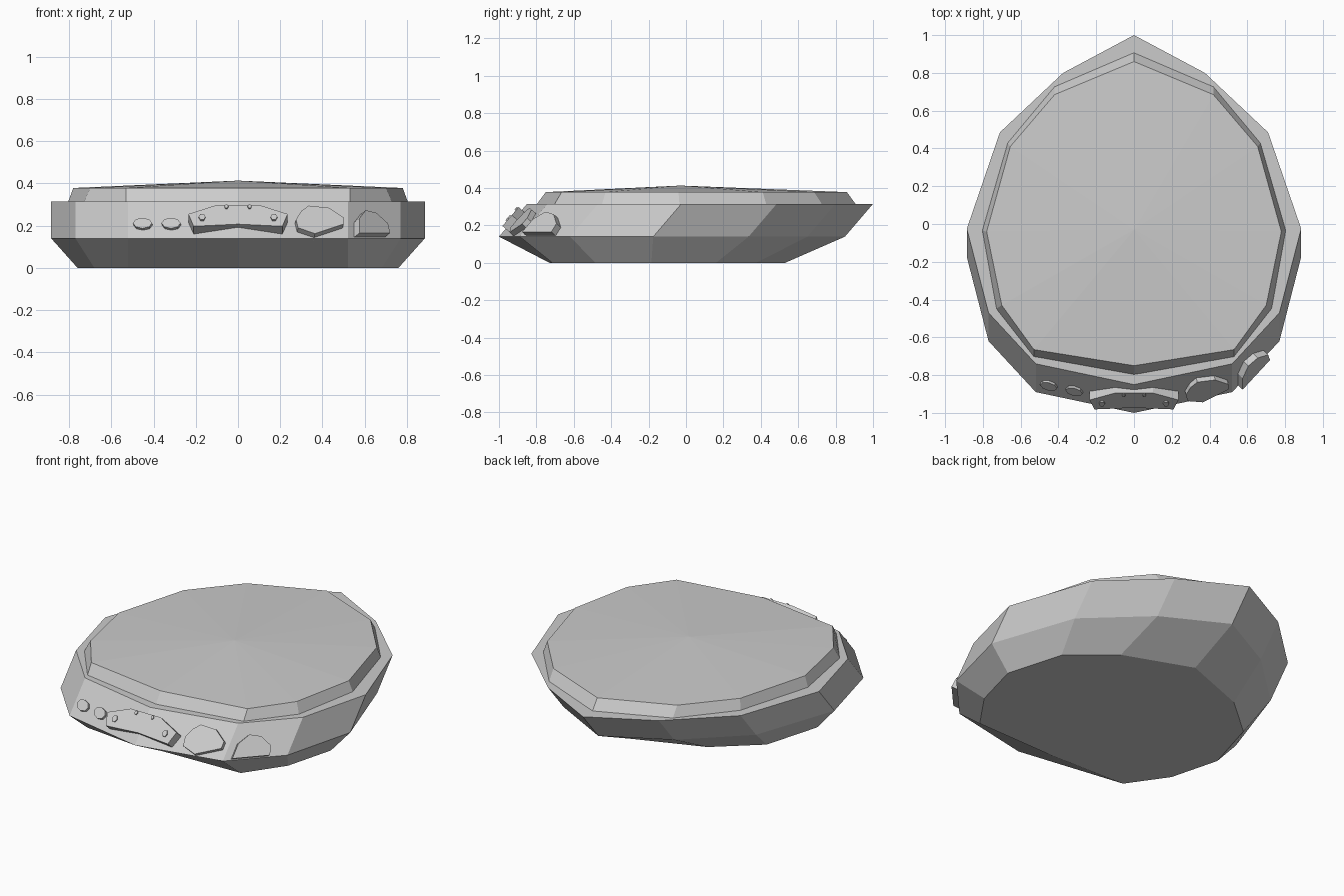
import bpy, math
from mathutils import Vector

if "Cube" in bpy.data.objects:
    bpy.data.objects.remove(bpy.data.objects["Cube"])


def make(name, verts, faces):
    me = bpy.data.meshes.new(name)
    me.from_pydata([tuple(v) for v in verts], [], faces)
    me.update()
    ob = bpy.data.objects.new(name, me)
    bpy.context.collection.objects.link(ob)
    return ob


def ring(half, z, dy=0.0):
    """Mirror a half outline (back tip -> right -> front tip) into a full ring."""
    full = half + [(-x, y) for x, y in half[-2:0:-1]]
    return [Vector((x, y + dy, z)) for x, y in full][::-1]  # anticlockwise


def loft(name, rings, apex=None):
    n = len(rings[0])
    verts = [v for r in rings for v in r]
    faces = [tuple(range(n))[::-1]]
    for k in range(len(rings) - 1):
        for i in range(n):
            j = (i + 1) % n
            faces.append((k * n + i, k * n + j, (k + 1) * n + j, (k + 1) * n + i))
    t = (len(rings) - 1) * n
    if apex:
        verts.append(Vector(apex))
        faces += [(t + i, t + (i + 1) % n, len(verts) - 1) for i in range(n)]
    else:
        faces.append(tuple(range(t, t + n)))
    return make(name, verts, faces)


# Hull: tapered bottom, then a rim that leans backward
bottom = [(0, .53), (.41, .375), (.66, .16), (.76, -.185), (.68, -.485), (.52, -.715), (0, -.73)]
rim = [(0, .85), (.375, .65), (.71, .335), (.885, -.175), (.77, -.62), (.52, -.89), (0, -1)]
loft("hull", [ring(bottom, 0), ring(rim, .14), ring(rim, .315, .15)])

# Raised lid with a shallow faceted dome
lid_low = [(0, .91), (.42, .73), (.67, .43), (.805, -.035), (.73, -.45), (.53, -.705), (0, -.80)]
lid_top = [(0, .86), (.42, .685), (.655, .41), (.78, -.04), (.70, -.43), (.53, -.665), (0, -.75)]
loft("lid", [ring(lid_low, .31), ring(lid_top, .378)], apex=(0, -.03, .413))


# Fittings: outlines in x/z laid on the leaning rim and pushed out along its normal
LEAN = .15 / .175


def rim_slope(x):
    a = abs(x)
    return math.copysign(1.08 if a > .52 else .211, x)


def fitting(name, pts, depth, flat_y=None, embed=.02):
    cx = sum(p[0] for p in pts) / len(pts)
    slope = 0 if flat_y is not None else rim_slope(cx)
    n = Vector((slope, -1, LEAN)).normalized()
    base = []
    for x, z in pts:
        if flat_y is not None:
            y = flat_y
        elif abs(cx) > .52:
            y = -.89 + (abs(x) - .52) * 1.08
        else:
            y = -1 + abs(x) * .211
        base.append(Vector((x, y + (z - .14) * LEAN, z)))
    return loft(name, [[v - n * embed for v in base], [v + n * depth for v in base]])


def oval(cx, cz, rx, rz, sides=8):
    return [(cx + rx * math.cos(2 * math.pi * i / sides),
             cz + rz * math.sin(2 * math.pi * i / sides)) for i in range(sides)]


# Two oval buttons on the left
for i, x in enumerate((-.45, -.315)):
    fitting(f"button_{i + 1}", oval(x, .203, .045, .025), .014)

# Central bracket plate with small bolts
half = [(.21, .172), (.235, .23), (.10, .273)]
plate = [(0, .182)] + half + [(-x, z) for x, z in half[::-1]]
fitting("bracket", plate, .038, flat_y=-.98, embed=.045)
for s in (-1, 1):
    for x, z, r in ((.17, .212, .016), (.055, .262, .009)):
        fitting("bolt", oval(s * x, z, r, r, 6), .046, flat_y=-.98)

# Irregular plate right of the bracket
fitting("side_plate", [(.36, .143), (.495, .188), (.495, .22), (.425, .265),
                       (.33, .275), (.295, .25), (.27, .21), (.28, .17)], .03)

# Arched plate on the right front facet
fitting("arch_plate", [(.55, .145), (.695, .145), (.685, .19), (.63, .24),
                       (.58, .253), (.55, .215)], .04)
